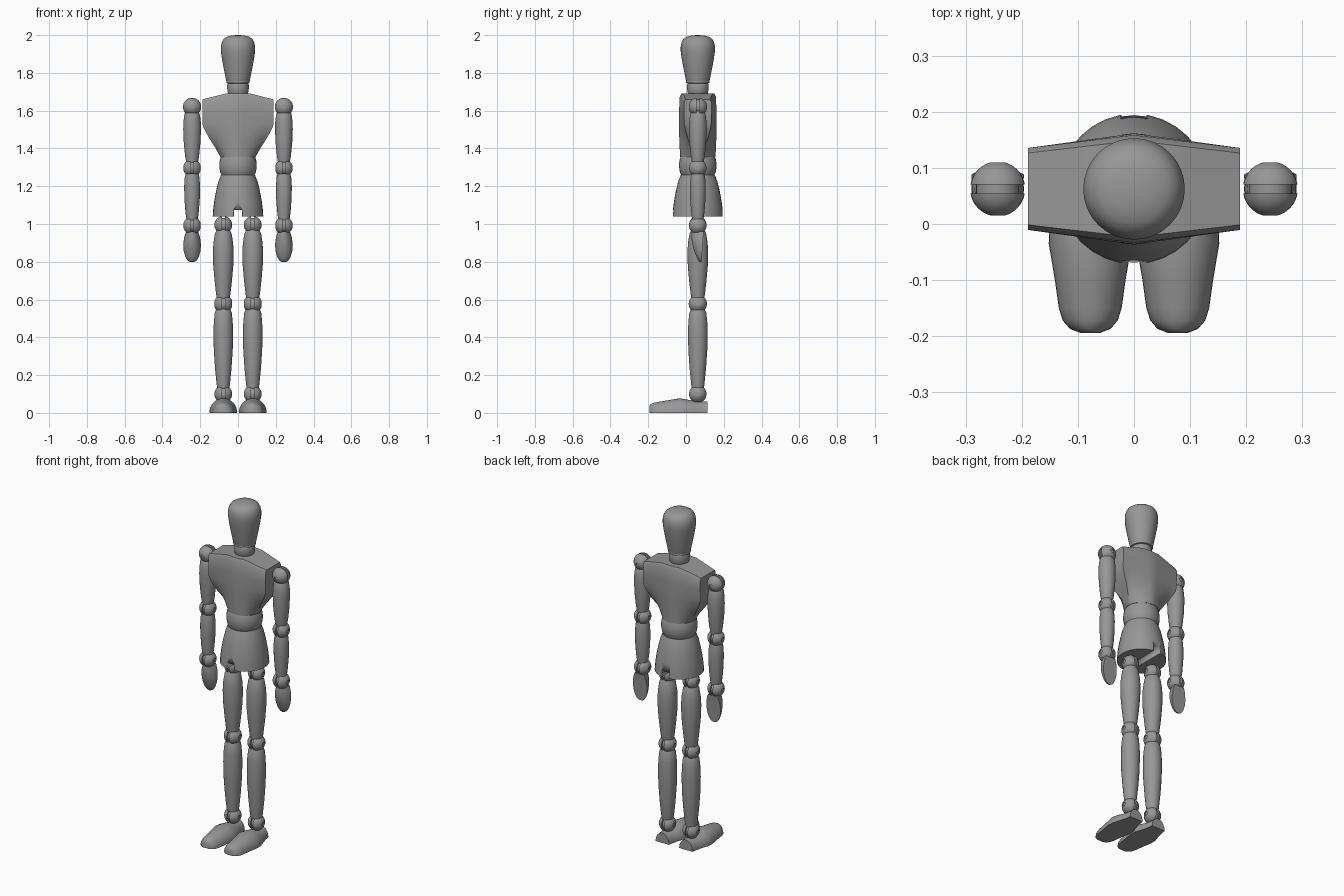
import bpy, bmesh, math
from mathutils import Matrix, Vector

if "Cube" in bpy.data.objects:
    bpy.data.objects.remove(bpy.data.objects["Cube"])

CY = 0.0625          # depth of the body axis
SEG = 32

grey = bpy.data.materials.new("mid_grey")
grey.diffuse_color = (0.31, 0.31, 0.31, 1)
grey.use_nodes = True
grey.node_tree.nodes["Principled BSDF"].inputs["Base Color"].default_value = grey.diffuse_color


def finish(bm, name, matrix=None, angle=35):
    """Clean up a bmesh and turn it into a shaded object."""
    bmesh.ops.remove_doubles(bm, verts=bm.verts, dist=1e-5)
    if matrix:
        bm.transform(matrix)
    bmesh.ops.recalc_face_normals(bm, faces=bm.faces)
    mesh = bpy.data.meshes.new(name)
    bm.to_mesh(mesh)
    bm.free()
    mesh.materials.append(grey)
    ob = bpy.data.objects.new(name, mesh)
    bpy.context.collection.objects.link(ob)
    bpy.ops.object.select_all(action='DESELECT')
    ob.select_set(True)
    bpy.context.view_layer.objects.active = ob
    bpy.ops.object.shade_smooth_by_angle(angle=math.radians(angle))
    return ob


def add_loft(bm, rings, cap=True):
    """Skin closed rings of equal length."""
    vs = [[bm.verts.new(p) for p in r] for r in rings]
    n = len(vs[0])
    for a, b in zip(vs, vs[1:]):
        for i in range(n):
            j = (i + 1) % n
            bm.faces.new((a[i], a[j], b[j], b[i]))
    if cap:
        bm.faces.new(vs[0])
        bm.faces.new(vs[-1])
    return vs


def add_lathe(bm, profile):
    """Spin (radius, height) points around z; ends are capped."""
    add_loft(bm, [[(r * math.cos(a), r * math.sin(a), z)
                   for a in (2 * math.pi * i / SEG for i in range(SEG))]
                  for r, z in profile])


def lathe(name, profile, x=0, angle=35):
    bm = bmesh.new()
    add_lathe(bm, profile)
    return finish(bm, name, Matrix.Translation((x, CY, 0)), angle)


def joint(name, x, z, r, axis='X'):
    """Split ball with pin holes and a thin tongue in its slot."""
    bm = bmesh.new()
    gap, pin = 0.008, 0.012
    a0, a1 = math.asin(gap / r), math.acos(pin / r)
    arc = [(r * math.cos(a), r * math.sin(a))
           for a in (a0 + (a1 - a0) * i / 9 for i in range(10))]
    half = [(0.002, gap)] + arc + [(pin, r * 0.86), (0.002, r * 0.86)]
    add_lathe(bm, half)
    add_lathe(bm, [(q, -h) for q, h in half])
    add_lathe(bm, [(r * 0.78, -gap), (r * 0.78, gap)])
    turn = Matrix.Rotation(math.pi / 2, 4, 'Y' if axis == 'X' else 'X')
    finish(bm, name, Matrix.Translation((x, CY, z)) @ turn)


# Head, neck and waist
lathe("head", [(0.06, 1.75), (0.064, 1.765), (0.075, 1.82), (0.086, 1.88),
               (0.0905, 1.915), (0.0905, 1.94), (0.086, 1.962), (0.076, 1.98),
               (0.06, 1.991), (0.035, 1.998), (0.003, 2.0)], angle=50)
lathe("neck", [(0.045, 1.675), (0.054, 1.695), (0.057, 1.715), (0.057, 1.735),
               (0.054, 1.745), (0.062, 1.747), (0.062, 1.757)])
lathe("waist", [(0.088, 1.26), (0.095, 1.275), (0.099, 1.30), (0.099, 1.32),
                (0.095, 1.345), (0.090, 1.358)])

# Pelvis with a slot through the lower edge
pelvis = lathe("pelvis", [(0.09, 1.26), (0.104, 1.225), (0.116, 1.175),
                          (0.126, 1.12), (0.132, 1.07), (0.134, 1.04)])
bm = bmesh.new()
bmesh.ops.create_cube(bm, size=1, matrix=Matrix.Translation((0, CY, 1.05))
                      @ Matrix.Diagonal((0.045, 0.5, 0.05, 1)))
cutter = finish(bm, "pelvis_slot_cutter")
cutter.hide_render = True
cutter.hide_viewport = True
cut = pelvis.modifiers.new("slot", 'BOOLEAN')
cut.operation, cut.object, cut.solver = 'DIFFERENCE', cutter, 'EXACT'

# Chest: round at the waist, flat-ended wedge at the shoulders
# height, half width, centre depth, end depth, roundness, shoulder slope
N = 20
bm = bmesh.new()
rings = []
for z, w, d, e, rnd, slope in [
        (1.355, 0.093, 0.093, 0.0, 1, 0), (1.40, 0.118, 0.096, 0.028, 0.75, 0),
        (1.45, 0.150, 0.098, 0.052, 0.4, 0), (1.50, 0.178, 0.099, 0.066, 0.15, 0),
        (1.53, 0.189, 0.099, 0.071, 0, 0), (1.60, 0.189, 0.099, 0.073, 0, 0.1),
        (1.672, 0.189, 0.096, 0.073, 0, 0.22), (1.692, 0.189, 0.086, 0.064, 0, 0.25)]:
    front = []
    for i in range(N + 1):
        t = math.pi * i / N
        x = -w * math.cos(t)
        wedge = d - (d - e) * abs(x) / w
        y = wedge + (max(d * math.sin(t), e) - wedge) * rnd
        front.append((x, y, z - max(0, abs(x) - 0.06) * slope))
    rings.append([(x, CY - y, h) for x, y, h in front]
                 + [(x, CY + y, h) for x, y, h in reversed(front)])
vs = add_loft(bm, rings, cap=False)
bm.faces.new(vs[0])
top = vs[-1]
for i in range(N):
    bm.faces.new((top[i], top[i + 1], top[2 * N - i], top[2 * N + 1 - i]))
finish(bm, "chest", angle=40)


def arch(hw, h, n=16):
    """Half ellipse standing on a flat base, as (across, up) points."""
    return [(hw * math.cos(math.pi * i / n), h * math.sin(math.pi * i / n))
            for i in range(n + 1)]


for side, s in (("right", -1), ("left", 1)):
    ax, lx = s * 0.243, s * 0.078

    # Arm
    joint(side + "_shoulder_joint", ax, 1.62, 0.049, 'Y')
    lathe(side + "_upper_arm", [(0.030, 1.60), (0.041, 1.58), (0.046, 1.54),
                                (0.047, 1.50), (0.044, 1.43), (0.037, 1.36),
                                (0.031, 1.325)], ax)
    joint(side + "_elbow_joint", ax, 1.296, 0.047)
    lathe(side + "_forearm", [(0.034, 1.268), (0.039, 1.245), (0.042, 1.20),
                              (0.041, 1.14), (0.036, 1.07), (0.030, 1.022)], ax)
    joint(side + "_wrist_joint", ax, 0.992, 0.047)

    # Hand with a flat back face: height, half width, front, back
    bm = bmesh.new()
    add_loft(bm, [[(ax + u, yb - v, z) for u, v in arch(hw, yb - yf)]
                  for z, hw, yf, yb in [
                      (0.798, 0.010, 0.074, 0.082), (0.806, 0.023, 0.066, 0.083),
                      (0.825, 0.035, 0.056, 0.084), (0.855, 0.044, 0.044, 0.086),
                      (0.89, 0.047, 0.034, 0.088), (0.93, 0.042, 0.028, 0.091),
                      (0.96, 0.032, 0.030, 0.094)]])
    finish(bm, side + "_hand", angle=50)

    # Leg
    joint(side + "_hip_joint", lx, 0.995, 0.047)
    lathe(side + "_thigh", [(0.034, 0.97), (0.044, 0.95), (0.052, 0.90),
                            (0.055, 0.85), (0.053, 0.78), (0.046, 0.70),
                            (0.038, 0.63), (0.034, 0.605)], lx)
    joint(side + "_knee_joint", lx, 0.577, 0.049)
    lathe(side + "_shin", [(0.036, 0.55), (0.045, 0.53), (0.050, 0.48),
                           (0.052, 0.42), (0.050, 0.33), (0.043, 0.23),
                           (0.035, 0.15), (0.032, 0.13)], lx)
    joint(side + "_ankle_joint", lx, 0.10, 0.047)

    # Foot with a flat sole: depth, half width, height
    bm = bmesh.new()
    add_loft(bm, [[(lx + u, y, v) for u, v in arch(hw, h)]
                  for y, hw, h in [
                      (-0.194, 0.018, 0.036), (-0.187, 0.036, 0.046),
                      (-0.172, 0.049, 0.053), (-0.15, 0.056, 0.058),
                      (-0.10, 0.063, 0.066), (-0.035, 0.074, 0.077),
                      (0.0, 0.073, 0.072), (0.04, 0.060, 0.063),
                      (0.08, 0.049, 0.060), (0.113, 0.044, 0.060)]])
    finish(bm, side + "_foot", angle=50)
